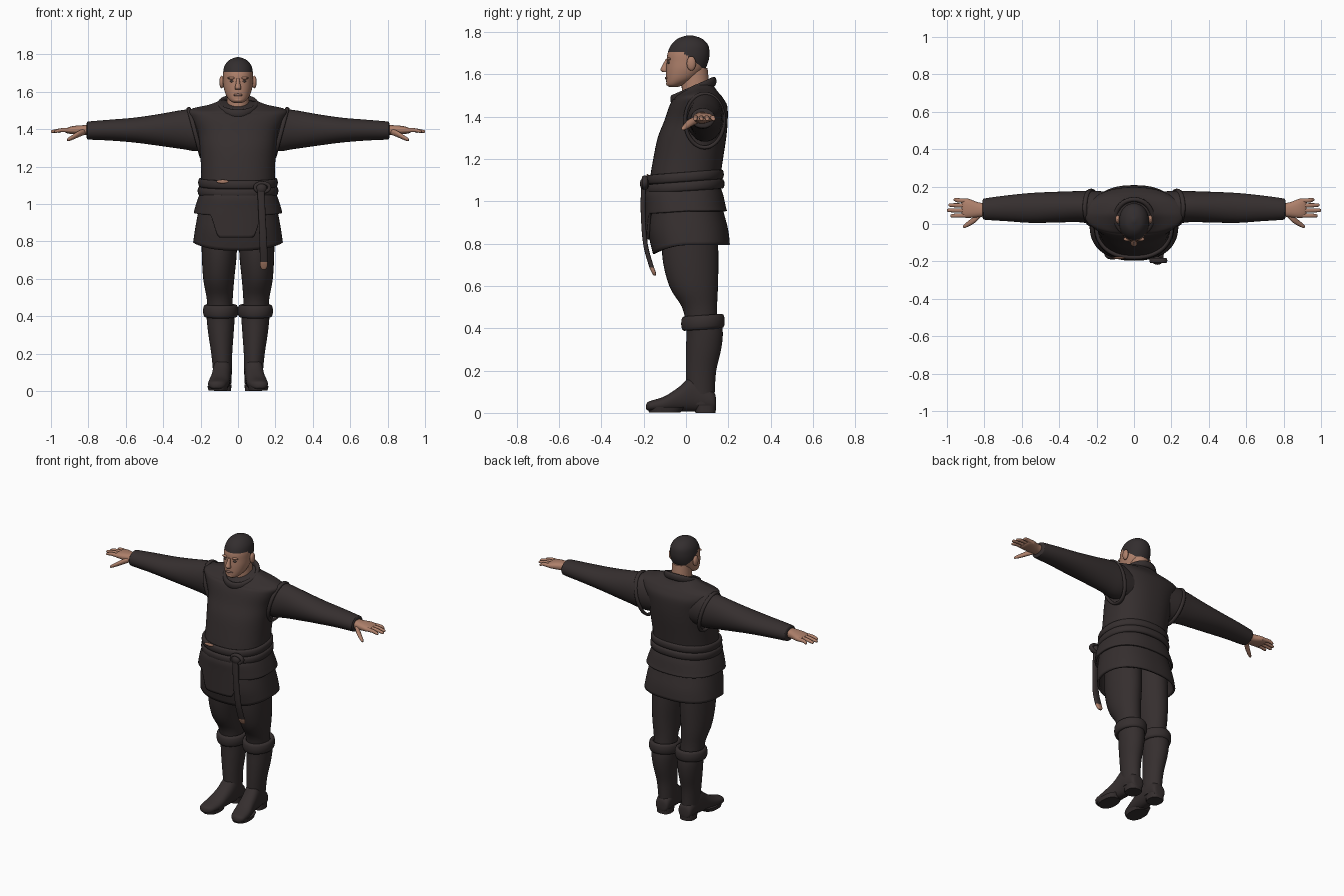
import bpy, bmesh, math
from mathutils import Vector


def material(name, rgb):
    m = bpy.data.materials.new(name)
    m.diffuse_color = (*rgb, 1)
    return m


CLOTH = material("dark cloth", (0.036, 0.028, 0.028))
HAIR = material("dark hair", (0.033, 0.027, 0.028))
SKIN = material("skin", (0.42, 0.215, 0.145))
EYE = material("eye grey", (0.11, 0.08, 0.07))
LIP = material("lip", (0.27, 0.15, 0.12))


def sup(a, p):
    """Unit superellipse point."""
    c, s = math.cos(a), math.sin(a)
    return (math.copysign(abs(c) ** (2 / p), c), math.copysign(abs(s) ** (2 / p), s))


def spline(keys, k):
    """Catmull-Rom interpolation of key tuples."""
    out = []
    for i in range(len(keys) - 1):
        q = [keys[max(i - 1, 0)], keys[i], keys[i + 1], keys[min(i + 2, len(keys) - 1)]]
        for j in range(k):
            t = j / k
            out.append(tuple(b + 0.5 * t * (c - a + t * (2 * a - 5 * b + 4 * c - d + t * (3 * (b - c) + d - a)))
                             for a, b, c, d in zip(*q)))
    return out + [tuple(keys[-1])]


def finish(name, rows, mats, closed=False, caps=True, mirror=False, rule=None, thick=0):
    """Turn rows of points into a smooth shaded object."""
    bm = bmesh.new()
    vs = [[bm.verts.new(p) for p in r] for r in rows]
    n = len(rows[0])
    for i in range(len(rows) if closed else len(rows) - 1):
        a, b = vs[i], vs[(i + 1) % len(rows)]
        for j in range(n):
            bm.faces.new((a[j], a[(j + 1) % n], b[(j + 1) % n], b[j]))
    if caps and not closed:
        bm.faces.new(vs[0])
        bm.faces.new(vs[-1])
    bmesh.ops.recalc_face_normals(bm, faces=bm.faces)
    for f in bm.faces:
        f.smooth = True
        if rule and rule(f.calc_center_median()):
            f.material_index = 1
    me = bpy.data.meshes.new(name)
    bm.to_mesh(me)
    bm.free()
    me.set_sharp_from_angle(angle=math.radians(50))
    for m in mats:
        me.materials.append(m)
    ob = bpy.data.objects.new(name, me)
    bpy.context.collection.objects.link(ob)
    if thick:
        ob.modifiers.new("thickness", "SOLIDIFY").thickness = thick
    if mirror:
        ob.modifiers.new("mirror", "MIRROR")
    return ob


def loft(name, keys, mats, axis="z", n=32, k=4, p=2, warp=None, **kw):
    """Keys: position on axis, then centre and radius for the two other axes."""
    rows = []
    for t, c1, r1, c2, r2 in spline(keys, k):
        row = []
        for j in range(n):
            c, s = sup(2 * math.pi * j / n, p)
            u, v = c1 + r1 * c, c2 + r2 * s
            q = Vector({"z": (u, v, t), "x": (t, u, v), "y": (u, t, v)}[axis])
            row.append(warp(q) if warp else q)
        rows.append(row)
    return finish(name, rows, mats, **kw)


def band(name, path, axis, w, h, n=72, **kw):
    """Padded roll with an oval section along a closed path."""
    axis, rows = Vector(axis), []
    for i in range(n):
        a, e = 2 * math.pi * i / n, 0.02
        c = Vector(path(a))
        out = (Vector(path(a + e)) - Vector(path(a - e))).cross(axis).normalized()
        rows.append([c + out * w * x + axis * h * y
                     for x, y in (sup(2 * math.pi * j / 12, 2.4) for j in range(12))])
    return finish(name, rows, [CLOTH], closed=True, **kw)


def hoop(cx, rx, cy, ry, z, slope=0, p=2):
    def path(a):
        c, s = sup(a, p)
        return (cx + rx * c, cy + ry * s, z + slope * s)
    return path


def ball(name, loc, size, mat, mirror=False):
    x, y, z = loc
    keys = []
    for i in range(11):
        a = math.pi * (i + 0.05) / 10.1
        r = math.sin(a)
        keys.append((z - size[2] * math.cos(a), x, size[0] * r, y, size[1] * r))
    return loft(name, keys, [mat], n=20, k=1, mirror=mirror)


def skirt(name, keys, hem, p=2.4, n=120):
    """Open cloth tier whose hem height depends on direction."""
    table = spline(keys, 8)
    rows = []
    for i in range(17):
        row = []
        for j in range(n):
            c, s = sup(2 * math.pi * (j + 0.5) / n, p)
            z = keys[0][0] + i / 16 * (hem(c, s) - keys[0][0])
            r = min(table, key=lambda q: abs(q[0] - z))
            b = min((q for q in table if q is not r), key=lambda q: abs(q[0] - z))
            t = (z - r[0]) / (b[0] - r[0])
            _, cx, rx, cy, ry = (m + t * (o - m) for m, o in zip(r, b))
            row.append((cx + rx * c, cy + ry * s, z))
        rows.append(row)
    return finish(name, rows, [CLOTH], caps=False, thick=0.012)


# Vest body, neckline lowered at the front
def neckline(q):
    if q.z > 1.48:
        q.z -= (q.z - 1.48) * 0.65 * min(max((0.05 - q.y) / 0.1, 0), 1)
    return q


loft("vest", [(0.98, 0, .19, -.015, .165), (1.1, 0, .196, -.005, .166), (1.2, 0, .198, .01, .165),
              (1.3, 0, .205, .028, .162), (1.38, 0, .218, .047, .15), (1.45, 0, .25, .058, .137),
              (1.49, 0, .266, .058, .116), (1.512, 0, .24, .052, .104), (1.532, 0, .15, .046, .094),
              (1.555, 0, .095, .046, .082)], [CLOTH], n=64, p=2.3, warp=neckline)
band("collar", hoop(0, .098, .035, .096, 1.525, .042), (0, 0, 1), .013, .022)
band("armhole_trim", lambda a: (.229 + .034 * math.sin(a), .088 + .092 * math.cos(a), 1.382 + .127 * math.sin(a)),
     (1, 0, 0), .009, .012, mirror=True)

# Belt, knot and hanging strap
for i, z in enumerate((1.115, 1.07)):
    band(f"belt_roll_{i + 1}", hoop(0, .2 + .003 * i, -.006, .172 + .003 * i, z, .013, 2.3), (0, 0, 1), .013, .023)
ball("belt_knot", (.125, -.196, 1.083), (.03, .022, .03), CLOTH)
band("belt_knot_loop", lambda a: (.13 + .038 * math.cos(a), -.195, 1.088 + .024 * math.sin(a)), (0, 1, 0), .01, .014)
loft("belt_strap", [(1.09, .122, .02, -.2, .012), (.95, .128, .019, -.203, .011), (.8, .135, .02, -.192, .011),
                    (.7, .138, .021, -.166, .011), (.665, .138, .019, -.153, .01), (.65, .138, .01, -.148, .006)],
     [CLOTH, SKIN], n=20, k=5, p=3, rule=lambda c: c.z < .692)
ball("belt_patch", (-.082, -.182, 1.12), (.034, .006, .01), SKIN)

# Two skirt tiers
skirt("lower_skirt", [(1.05, 0, .192, -.01, .166), (.95, 0, .214, 0, .178), (.85, 0, .232, .012, .19),
                      (.72, 0, .25, .032, .18)], lambda c, s: .795 - .045 * max(-s, 0) ** 2)


def upper_hem(c, s):
    if s > 0:
        return .955
    t = min(max((abs(c * .235 + .01) - .085) / .055, 0), 1)
    return .82 + .12 * t * t * (3 - 2 * t) + .015 * (1 + s)


skirt("upper_skirt", [(1.06, 0, .202, -.01, .176), (1.03, 0, .214, -.01, .186), (.98, 0, .23, -.004, .191),
                      (.93, 0, .24, .002, .196), (.8, 0, .245, .01, .202)], upper_hem)

# Sleeves and hands
M = dict(mirror=True)
loft("sleeve", [(.12, .09, .08, 1.39, .1), (.22, .09, .088, 1.395, .113), (.3, .093, .083, 1.398, .104),
                (.42, .09, .082, 1.396, .085), (.55, .086, .08, 1.395, .067), (.68, .084, .069, 1.395, .056),
                (.79, .08, .058, 1.393, .049), (.806, .08, .054, 1.393, .045), (.81, .08, .042, 1.393, .036)],
     [CLOTH], axis="x", **M)
loft("palm", [(.78, .076, .034, 1.395, .028), (.83, .076, .039, 1.395, .026), (.88, .083, .05, 1.395, .022),
              (.91, .085, .05, 1.393, .016), (.922, .085, .04, 1.392, .009)], [SKIN], axis="x", p=2.4, **M)
for i, (y0, y1, tip) in enumerate(((.046, .044, .982), (.072, .073, 1.0), (.098, .101, .992), (.123, .13, .965))):
    loft(f"finger_{i + 1}", [(.885, y0, .012, 1.393, .013), (.94, (y0 + y1) / 2, .0115, 1.395, .011),
                             (tip - .008, y1, .009, 1.388, .008), (tip, y1, .003, 1.386, .003)],
         [SKIN], axis="x", n=14, **M)
loft("thumb", [(.815, .058, .016, 1.388, .016), (.85, .026, .019, 1.375, .017), (.885, .002, .015, 1.356, .013),
               (.908, -.012, .01, 1.345, .009), (.914, -.014, .003, 1.342, .003)], [SKIN], axis="x", n=16, **M)

# Trousers and boots
loft("trouser_leg", [(.95, .1, .095, .02, .125), (.75, .1, .094, .02, .133), (.6, .103, .083, .036, .115),
                     (.5, .098, .07, .064, .083), (.42, .095, .066, .075, .075)], [CLOTH], **M)
loft("boot_shaft", [(.45, .095, .074, .08, .083), (.38, .093, .074, .088, .086), (.3, .091, .067, .083, .083),
                    (.2, .087, .056, .071, .072), (.1, .083, .05, .069, .067), (.04, .083, .047, .07, .064)],
     [CLOTH], **M)
band("boot_cuff", hoop(.093, .079, .08, .088, .428, .006), (0, 0, 1), .015, .034, n=48, **M)
loft("boot_foot", [(.142, .082, .02, .045, .02), (.132, .082, .043, .055, .044), (.08, .083, .049, .075, .067),
                   (.03, .085, .05, .092, .085), (-.03, .092, .051, .066, .059), (-.1, .103, .055, .043, .036),
                   (-.16, .112, .047, .034, .025), (-.182, .115, .03, .031, .019), (-.19, .116, .008, .028, .007)],
     [CLOTH], axis="y", p=2.3, **M)
loft("boot_heel", [(0, .083, .046, .092, .048), (.035, .083, .048, .092, .05)], [CLOTH], k=1, p=2.6, **M)
loft("boot_sole", [(0.003, .108, .05, -.1, .075), (.028, .108, .056, -.095, .088)], [CLOTH], k=1, p=2.4, **M)

# Head with hair painted by height, neck and ears
loft("neck", [(1.44, 0, .07, .05, .07), (1.53, 0, .06, .046, .066), (1.63, 0, .056, .04, .062)], [SKIN])
loft("head", [(1.54, 0, .02, -.06, .018), (1.552, 0, .042, -.05, .041), (1.58, 0, .063, -.024, .07),
              (1.62, 0, .076, -.004, .09), (1.66, 0, .08, .007, .098), (1.70, 0, .08, .012, .099),
              (1.74, 0, .071, .017, .087), (1.77, 0, .046, .018, .056), (1.785, 0, .008, .018, .01)],
     [SKIN, HAIR], n=64, k=8, p=2.1, rule=lambda c: c.z > min(1.705, 1.692 - .8 * c.y))
ball("ear", (.087, .025, 1.652), (.013, .022, .034), SKIN, True)

# Face features
loft("nose", [(1.672, 0, .008, -.088, .008), (1.645, 0, .011, -.098, .013), (1.622, 0, .017, -.103, .018),
              (1.611, 0, .014, -.098, .012)], [SKIN], n=16)
ball("brow", (.034, -.081, 1.673), (.022, .011, .007), SKIN, True)
ball("eye", (.032, -.081, 1.656), (.013, .008, .006), EYE, True)
ball("mouth", (0, -.091, 1.583), (.026, .009, .007), LIP)
ball("chin", (0, -.078, 1.557), (.028, .016, .014), SKIN)
